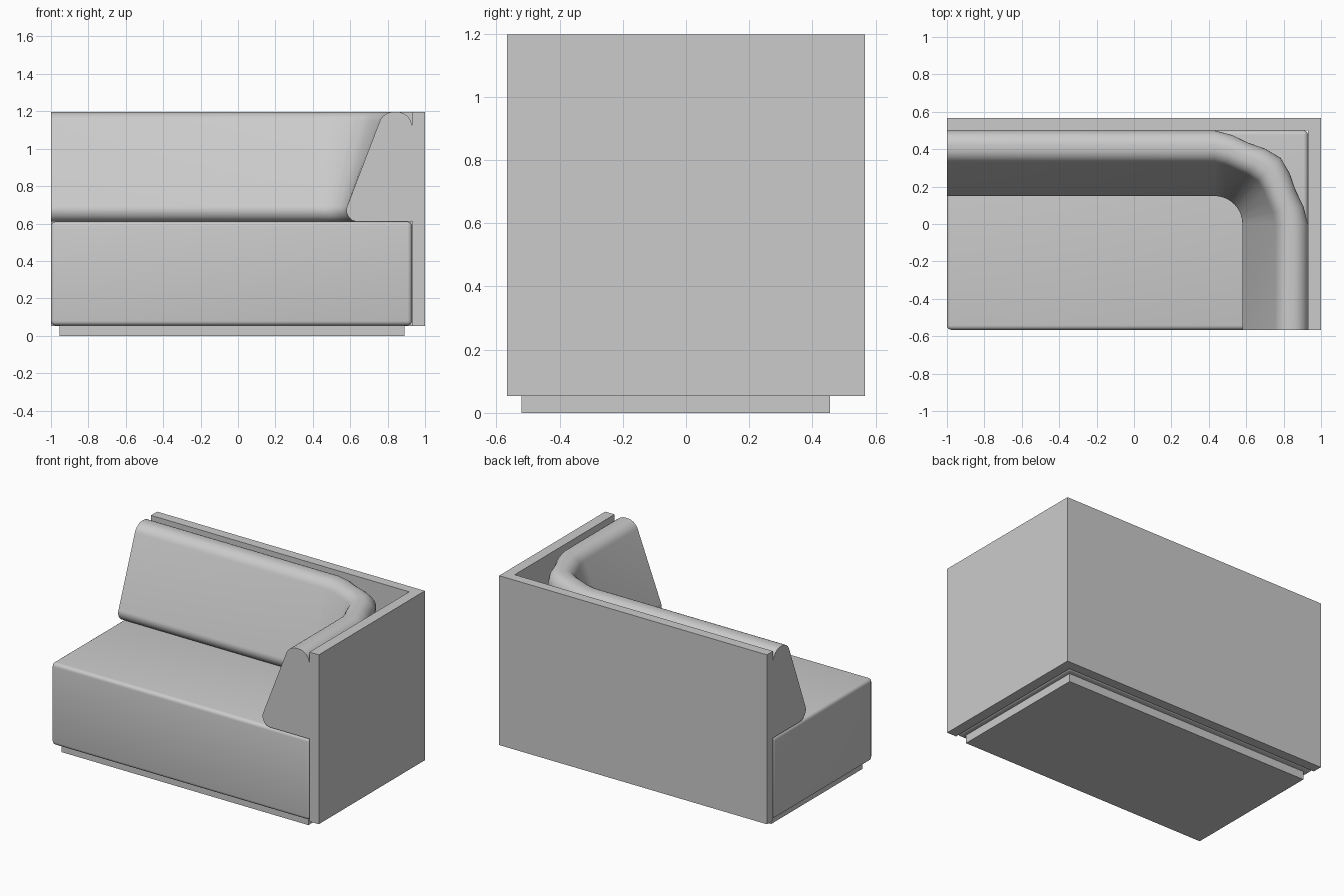
import bpy, bmesh, math
from mathutils import Vector

cube = bpy.data.objects.get("Cube")
if cube:
    bpy.data.objects.remove(cube, do_unlink=True)

grey = bpy.data.materials.new("light grey")
grey.use_nodes = True
colour = (0.6, 0.6, 0.6, 1)
grey.diffuse_color = colour
grey.node_tree.nodes["Principled BSDF"].inputs["Base Color"].default_value = colour


def add_object(name, bm, smooth_angle=None):
    bmesh.ops.recalc_face_normals(bm, faces=bm.faces)
    mesh = bpy.data.meshes.new(name)
    bm.to_mesh(mesh)
    bm.free()
    mesh.materials.append(grey)
    obj = bpy.data.objects.new(name, mesh)
    bpy.context.collection.objects.link(obj)
    if smooth_angle:
        bpy.ops.object.select_all(action="DESELECT")
        obj.select_set(True)
        bpy.context.view_layer.objects.active = obj
        bpy.ops.object.shade_smooth_by_angle(angle=math.radians(smooth_angle))
    return obj


def prism(name, outline, z0, z1, bevel=0):
    """Extrude a flat outline upwards, optionally rounding every edge."""
    bm = bmesh.new()
    face = bm.faces.new([bm.verts.new((x, y, z0)) for x, y in outline])
    top = bmesh.ops.extrude_face_region(bm, geom=[face])["geom"]
    bmesh.ops.translate(bm, vec=(0, 0, z1 - z0),
                        verts=[v for v in top if isinstance(v, bmesh.types.BMVert)])
    if bevel:
        bmesh.ops.bevel(bm, geom=bm.edges[:], offset=bevel, segments=4,
                        profile=0.5, affect="EDGES")
    return add_object(name, bm, 40 if bevel else None)


def rect(x0, x1, y0, y1):
    return [(x0, y0), (x1, y0), (x1, y1), (x0, y1)]


def rounded(corners, steps=6):
    """Outline through (x, z, radius) corners, each replaced by an arc."""
    points = []
    for i, (x, z, r) in enumerate(corners):
        p = Vector((x, z))
        a = (Vector(corners[i - 1][:2]) - p).normalized()
        b = (Vector(corners[(i + 1) % len(corners)][:2]) - p).normalized()
        half = a.angle(b) / 2
        centre = p + (a + b).normalized() * r / math.sin(half)
        tangent = r / math.tan(half)
        u, v = p + a * tangent - centre, p + b * tangent - centre
        for k in range(steps + 1):
            d = u.lerp(v, k / steps)
            points.append(centre + d.normalized() * r)
    return points


# Plinth, seat block and L-shaped outer shell
front, back = -0.566, 0.566
wall_x, wall_y = 0.93, 0.5
prism("plinth", rect(-0.955, 0.89, -0.52, 0.455), 0, 0.07)
prism("seat", rect(-1, wall_x, front, wall_y), 0.055, 0.61, bevel=0.024)
prism("outer_shell", [(-1, wall_y), (wall_x, wall_y), (wall_x, front),
                      (1, front), (1, back), (-1, back)], 0.053, 1.197)

# Back cushion: wedge profile as (distance from wall, height), swept round the corner
profile = rounded([(0, 0.61, 0.006), (0, 1.197, 0.08),
                   (0.153, 1.197, 0.08), (0.378, 0.61, 0.06)])
centre_x, centre_y, outer, inner = 0.43, 0.0, 0.5, 0.15
stations = [(-1, 90, outer)]
for i in range(9):
    # the outer side of the bend is faceted, the inner side is a smooth arc
    angle = 90 - i * 11.25
    off = abs((angle % 45) - 22.5) / 22.5
    stations.append((centre_x, angle, outer - 0.03 * (1 - off)))
stations.append((None, 0, outer))

bm = bmesh.new()
rings = []
for x, angle, reach in stations:
    a = math.radians(angle)
    ring = []
    for d, z in profile:
        r = reach - d * (reach - inner) / (outer - inner)
        px = (centre_x if x is None else x) + r * math.cos(a)
        py = front if x is None else centre_y + r * math.sin(a)
        ring.append(bm.verts.new((px, py, z)))
    rings.append(ring)
for ra, rb in zip(rings, rings[1:]):
    for i in range(len(ra)):
        bm.faces.new((ra[i - 1], ra[i], rb[i], rb[i - 1]))
for cap in (rings[0], rings[-1]):
    bm.faces.new(cap)
add_object("back_cushion", bm, 40)
